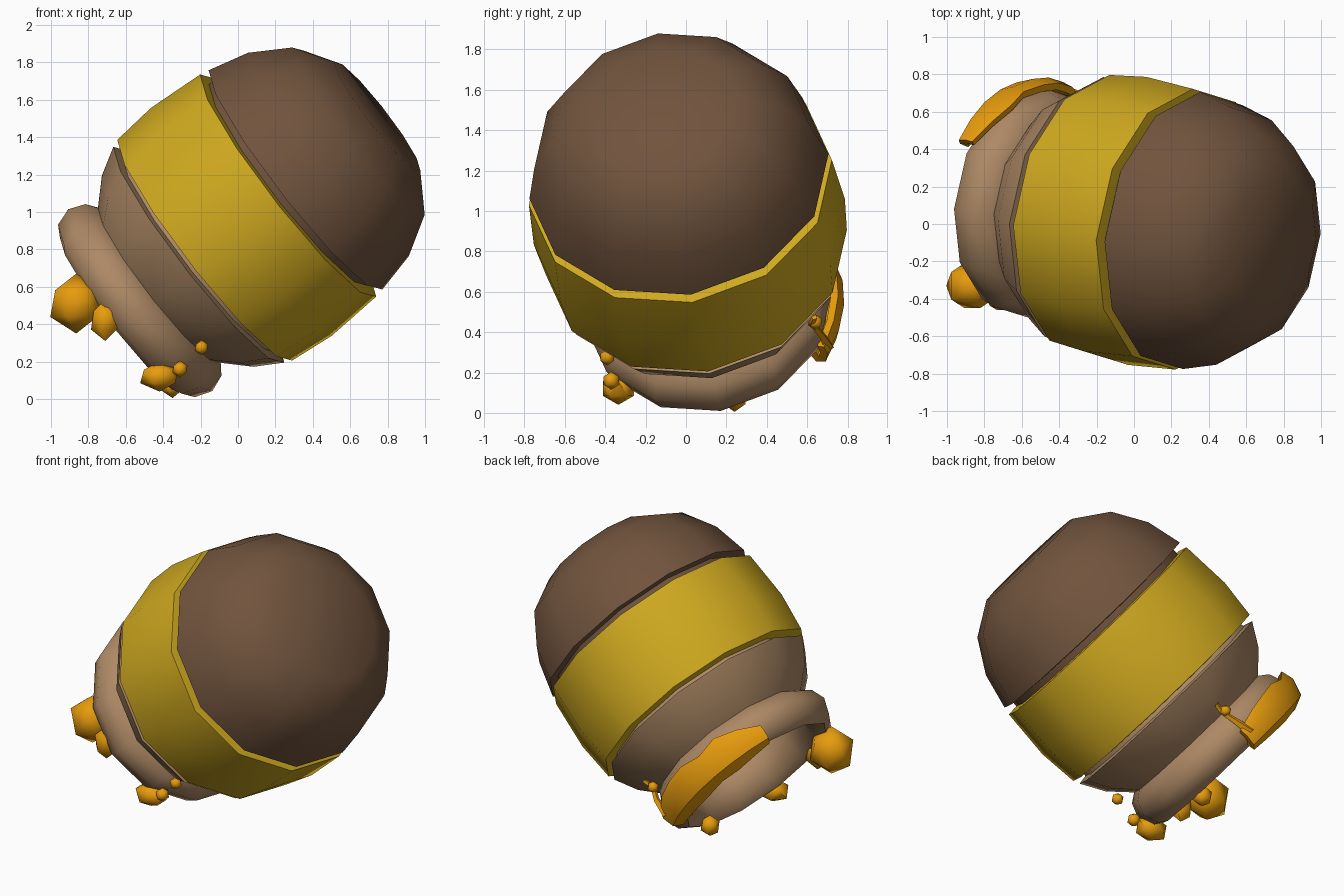
import bpy, bmesh, math
from mathutils import Vector

if "Cube" in bpy.data.objects:
    bpy.data.objects.remove(bpy.data.objects["Cube"])

# Tilted pot axis: A runs from mouth to base, E1 roughly +y, E2 upper left
A = Vector((0.782, -0.139, 0.606)).normalized()
E1 = (Vector((0, 1, 0)) - A * A.y).normalized()
E2 = A.cross(E1)
C = Vector((-0.452, 0.10, 0.583))
SIDES = 12
PHASE = -4.5


def P(u, r, deg):
    t = math.radians(deg)
    return C + A * u + (E2 * math.cos(t) + E1 * math.sin(t)) * r


def material(name, col):
    m = bpy.data.materials.new(name)
    m.diffuse_color = (*col, 1)
    m.use_nodes = True
    m.node_tree.nodes["Principled BSDF"].inputs["Base Color"].default_value = m.diffuse_color
    return m


DARK = material("dark_brown", (0.165, 0.088, 0.047))
YELLOW = material("yellow", (0.63, 0.40, 0.014))
LIGHT = material("light_brown", (0.42, 0.25, 0.13))
HONEY = material("honey_orange", (0.82, 0.34, 0.004))


def finish(bm, name, mat, angle=48):
    bmesh.ops.recalc_face_normals(bm, faces=bm.faces[:])
    me = bpy.data.meshes.new(name)
    bm.to_mesh(me)
    bm.free()
    ob = bpy.data.objects.new(name, me)
    bpy.context.collection.objects.link(ob)
    me.materials.append(mat)
    bpy.ops.object.select_all(action='DESELECT')
    ob.select_set(True)
    bpy.context.view_layer.objects.active = ob
    bpy.ops.object.shade_smooth_by_angle(angle=math.radians(angle))
    return ob


def lathe(name, mat, profile):
    """Turn (along axis, radius) points round the axis; close both ends."""
    bm = bmesh.new()
    rings = [[bm.verts.new(P(u, r, PHASE + 360 * k / SIDES)) for k in range(SIDES)]
             for u, r in profile]
    for a, b in zip(rings, rings[1:]):
        for k in range(SIDES):
            j = (k + 1) % SIDES
            bm.faces.new((a[k], a[j], b[j], b[k]))
    bm.faces.new(rings[0])
    bm.faces.new(rings[-1])
    return finish(bm, name, mat)


def blob(name, loc, size):
    bm = bmesh.new()
    bmesh.ops.create_icosphere(bm, subdivisions=1, radius=1)
    for v in bm.verts:
        v.co = Vector(loc) + Vector(v.co[i] * size[i] for i in range(3))
    return finish(bm, name, HONEY)


# Pot body in three stacked pieces, with recessed joints
lathe("pot_base", DARK, [(0.90, 0.69), (0.965, 0.69), (0.97, 0.75), (1.195, 0.695),
                         (1.40, 0.572), (1.53, 0.37)])
lathe("pot_band", YELLOW, [(0.345, 0.69), (0.35, 0.755), (0.60, 0.78),
                           (0.92, 0.76), (0.925, 0.69)])
# Neck, rounded lip and hollow mouth
lathe("pot_neck", LIGHT, [(0.36, 0.67), (0.32, 0.68), (0.31, 0.738), (0.165, 0.654),
                          (0.04, 0.53), (0.0, 0.587), (-0.09, 0.622), (-0.185, 0.59),
                          (-0.22, 0.53), (-0.18, 0.47), (-0.06, 0.44), (0.05, 0.45),
                          (0.16, 0.54), (0.30, 0.62)])

# Honey sheet draped over the back of the lip, tapered at both ends
profile = [(-0.19, 0.50), (-0.27, 0.55), (-0.23, 0.64), (-0.12, 0.675), (-0.04, 0.655)]
scale = [0.5, 0.8, 1.0, 0.85, 1.0, 0.95, 0.85, 0.65]
bm = bmesh.new()
grid = []
for i, s in enumerate(scale):
    deg = 30 + 88 * i / (len(scale) - 1)
    mu, mr = profile[2]
    grid.append([bm.verts.new(P(mu + (u - mu) * s, mr + (r - mr) * s, deg))
                 for u, r in profile])
for a, b in zip(grid, grid[1:]):
    for k in range(len(profile) - 1):
        bm.faces.new((a[k], a[k + 1], b[k + 1], b[k]))
bmesh.ops.recalc_face_normals(bm, faces=bm.faces[:])
bmesh.ops.solidify(bm, geom=bm.faces[:], thickness=0.04)
finish(bm, "honey_sheet", HONEY)

# Thin strand running from the sheet up the neck
bm = bmesh.new()
rings = []
for u, r, deg, w in [(-0.16, 0.645, 114, 0.03), (-0.04, 0.635, 116, 0.02),
                     (0.05, 0.60, 117, 0.016), (0.11, 0.625, 117, 0.016)]:
    c = P(u, r, deg)
    side = (P(u, r, deg + 5) - c).normalized()
    out = (P(u, r + 1, deg) - c).normalized()
    rings.append([bm.verts.new(c + side * w * x + out * w * y)
                  for x, y in ((1, 0), (0, 1), (-1, 0), (0, -1))])
for a, b in zip(rings, rings[1:]):
    for k in range(4):
        bm.faces.new((a[k], a[(k + 1) % 4], b[(k + 1) % 4], b[k]))
bm.faces.new(rings[0])
bm.faces.new(rings[-1])
finish(bm, "honey_strand", HONEY)

# Honey drops
drops = [((-0.865, -0.33, 0.51), (0.155, 0.14, 0.16)),
         ((-0.71, -0.40, 0.42), (0.085, 0.07, 0.11)),
         ((-0.42, -0.335, 0.12), (0.115, 0.09, 0.08)),
         ((-0.31, -0.37, 0.16), (0.045, 0.045, 0.045)),
         ((-0.195, -0.39, 0.275), (0.04, 0.04, 0.04)),
         ((-0.35, 0.24, 0.075), (0.065, 0.065, 0.07)),
         ((-0.20, 0.64, 0.45), (0.038, 0.038, 0.038))]
for n, (loc, size) in enumerate(drops, 1):
    blob(f"honey_drop_{n}", loc, size)
